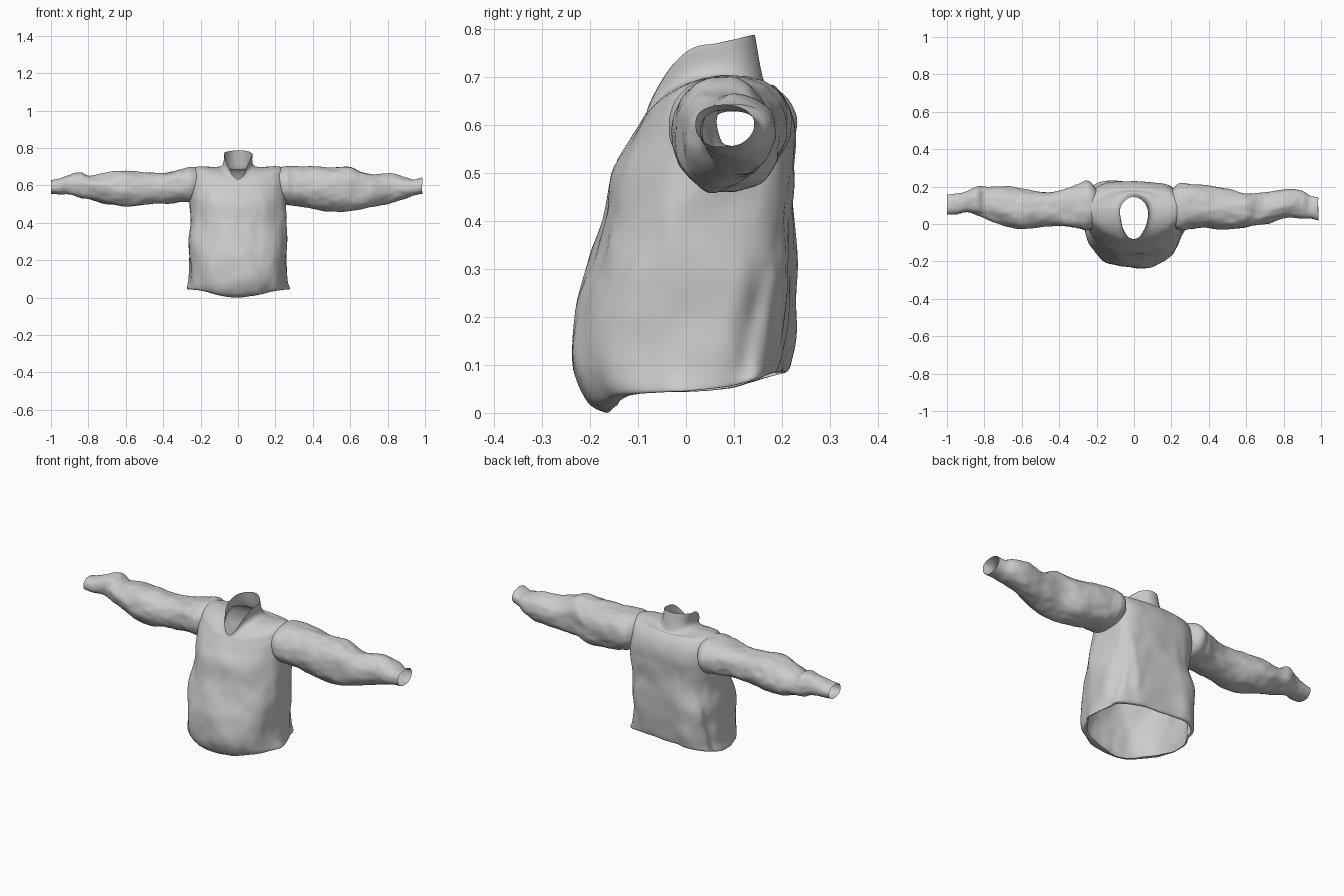
import bpy, bmesh
from math import sin, cos, pi, exp, copysign
from mathutils import Vector, noise

SEG = 96


def smooth_rows(rows, steps):
    """Catmull-Rom interpolation between rows of section parameters."""
    out = []
    last = len(rows) - 1
    for i in range(last):
        a, b, c, d = (rows[max(0, min(last, k))] for k in (i - 1, i, i + 1, i + 2))
        for s in range(steps):
            t = s / steps
            out.append([0.5 * (2*q + (r - p)*t + (2*p - 5*q + 4*r - u)*t*t
                               + (3*q - p - 3*r + u)*t**3)
                        for p, q, r, u in zip(a, b, c, d)])
    out.append(list(rows[-1]))
    return out


def spow(v, n):
    return copysign(abs(v) ** (2 / n), v)


def crease(p, stretch, amount):
    """Soft cloth wrinkles."""
    q = Vector((p.x * stretch[0], p.y * stretch[1], p.z * stretch[2]))
    return p + noise.noise_vector(q) * amount + noise.noise_vector(q * 2.3) * amount * 0.4


def loft(name, rings, reject=None):
    bm = bmesh.new()
    vr = [[bm.verts.new(p) for p in ring] for ring in rings]
    for a, b in zip(vr, vr[1:]):
        for i in range(SEG):
            j = (i + 1) % SEG
            quad = (a[i], a[j], b[j], b[i])
            if reject and reject(sum((v.co for v in quad), Vector()) / 4):
                continue
            bm.faces.new(quad)
    bmesh.ops.delete(bm, geom=[v for v in bm.verts if not v.link_faces], context='VERTS')
    bmesh.ops.recalc_face_normals(bm, faces=bm.faces)
    me = bpy.data.meshes.new(name)
    bm.to_mesh(me)
    bm.free()
    for f in me.polygons:
        f.use_smooth = True
    ob = bpy.data.objects.new(name, me)
    bpy.context.collection.objects.link(ob)
    return ob


# Body and collar sections: z front/side/back, half width, y front/mid/back,
# squareness front/back, sharpness of the front dip
body_rows = [
    (0.00, 0.045, 0.085, 0.268, -0.165, 0.00, 0.198, 2.0, 3.2, 4),
    (0.02, 0.050, 0.09, 0.275, -0.205, 0.00, 0.208, 2.1, 3.6, 3),
    (0.09, 0.10, 0.12, 0.262, -0.235, 0.00, 0.215, 2.2, 3.8, 2),
    (0.20, 0.20, 0.20, 0.258, -0.230, 0.00, 0.226, 2.2, 3.8, 2),
    (0.30, 0.30, 0.30, 0.262, -0.208, 0.01, 0.232, 2.2, 3.8, 2),
    (0.40, 0.40, 0.40, 0.250, -0.175, 0.02, 0.224, 2.2, 3.4, 2),
    (0.50, 0.50, 0.50, 0.252, -0.153, 0.04, 0.226, 2.2, 3.2, 2),
    (0.56, 0.58, 0.58, 0.256, -0.120, 0.06, 0.228, 2.2, 3.0, 2),
    (0.60, 0.65, 0.64, 0.256, -0.098, 0.08, 0.212, 2.1, 2.8, 2),
    (0.615, 0.698, 0.68, 0.225, -0.090, 0.09, 0.185, 2.0, 2.4, 2.2),
    (0.625, 0.703, 0.69, 0.090, -0.085, 0.08, 0.162, 2.0, 2.1, 2.5),
    (0.635, 0.768, 0.787, 0.075, -0.082, 0.05, 0.142, 2.0, 2.1, 2.2),
]
body = []
for zf, zs, zb, w, yf, yc, yb, nf, nb, dip in smooth_rows(body_rows, 8):
    ring = []
    for i in range(SEG):
        t = 2 * pi * i / SEG
        c, s = cos(t), sin(t)
        n = nf if s < 0 else nb
        x = w * spow(c, n)
        y = yc + (yc - yf if s < 0 else yb - yc) * spow(s, n)
        z = zs + (zf - zs) * abs(s)**dip if s < 0 else zs + (zb - zs) * s
        if s > 0 and z < 0.5:                       # slanted back and side folds
            fade = min(1, (0.5 - z) * 5)
            y -= s * fade * (0.01 * (1 - (x / w)**2) + 0.022 * x / w)
            x *= 1 - 0.07 * fade * exp(-((y - 0.09 - 0.25 * z) / 0.03)**2)
        amt = 0.005 + 0.008 * max(0, min(1, (0.64 - z) * 5))
        p = crease(Vector((x, y, z)), (9, 9, 5), amt)
        p.z = max(0, z + (p.z - z) * 0.4)
        ring.append(p)
    body.append(ring)


def in_armhole(p):
    return abs(p.x) > 0.19 and ((p.y - 0.085) / 0.09)**2 + ((p.z - 0.60) / 0.08)**2 < 1


loft("jacket_body", body, in_armhole)

# Sleeve sections: x, z low/high, y front/back
sleeves = {
    "left_sleeve": [
        (0.20, 0.525, 0.685, -0.005, 0.18), (0.23, 0.51, 0.698, -0.025, 0.21),
        (0.26, 0.497, 0.704, -0.034, 0.22),
        (0.30, 0.49, 0.705, -0.025, 0.215), (0.40, 0.475, 0.70, -0.02, 0.205),
        (0.50, 0.46, 0.69, -0.03, 0.19), (0.60, 0.465, 0.70, -0.022, 0.165),
        (0.66, 0.475, 0.675, -0.01, 0.165), (0.72, 0.485, 0.66, 0.005, 0.17),
        (0.82, 0.508, 0.66, 0.03, 0.19), (0.90, 0.53, 0.645, 0.03, 0.175),
        (0.94, 0.545, 0.632, 0.03, 0.15), (0.985, 0.555, 0.642, 0.02, 0.14)],
    "right_sleeve": [
        (-0.20, 0.53, 0.685, -0.005, 0.185), (-0.23, 0.515, 0.697, -0.025, 0.22),
        (-0.26, 0.508, 0.698, -0.034, 0.228),
        (-0.30, 0.51, 0.688, -0.025, 0.21), (-0.40, 0.505, 0.67, -0.012, 0.18),
        (-0.50, 0.50, 0.67, -0.015, 0.168), (-0.60, 0.487, 0.677, -0.03, 0.188),
        (-0.70, 0.50, 0.668, -0.005, 0.20), (-0.79, 0.525, 0.65, 0.03, 0.203),
        (-0.84, 0.53, 0.67, 0.045, 0.20), (-0.90, 0.55, 0.655, 0.06, 0.175),
        (-0.95, 0.552, 0.64, 0.05, 0.162), (-1.0, 0.556, 0.63, 0.05, 0.155)],
}
for name, rows in sleeves.items():
    rings = []
    for x, z0, z1, y0, y1 in smooth_rows(rows, 8):
        ring = []
        for i in range(SEG):
            t = 2 * pi * i / SEG
            y = (y0 + y1) / 2 + (y1 - y0) / 2 * spow(cos(t), 2.2)
            z = (z0 + z1) / 2 + (z1 - z0) / 2 * spow(sin(t), 2.2)
            amt = 0.009 if 0.3 < abs(x) < 0.9 else 0.004
            p = crease(Vector((x, y, z)), (9, 12, 12), amt)
            p.x = x + (p.x - x) * 0.3
            ring.append(p)
        rings.append(ring)
    loft(name, rings)
